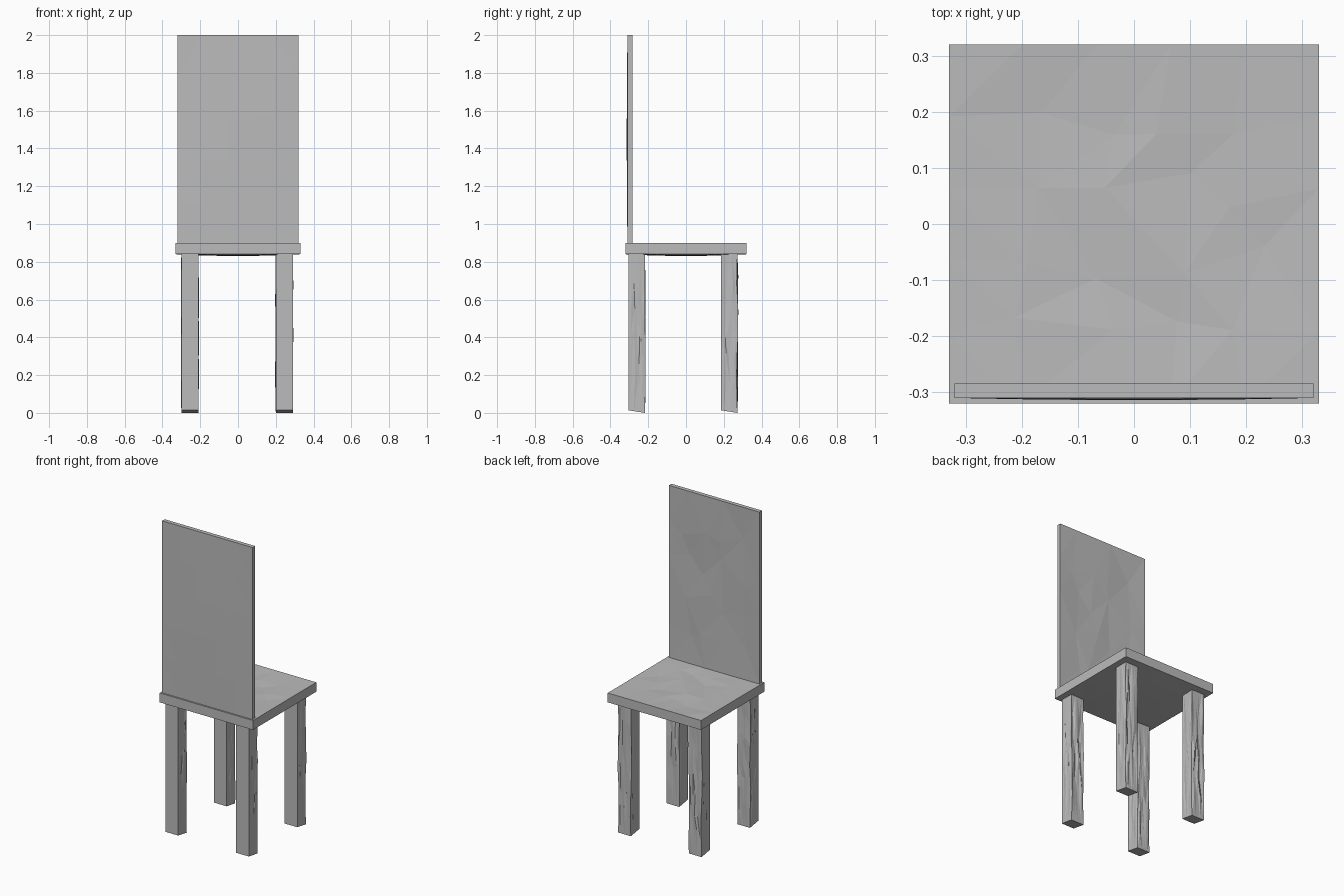
import bpy, bmesh, random
from mathutils import Vector

if "Cube" in bpy.data.objects:
    bpy.data.objects.remove(bpy.data.objects["Cube"])

random.seed(4)
grey = bpy.data.materials.new("plain grey")
grey.diffuse_color = (0.5, 0.5, 0.5, 1)
grey.use_nodes = True
grey.node_tree.nodes["Principled BSDF"].inputs["Base Color"].default_value = grey.diffuse_color


def slab(name, lo, hi, cuts, shape):
    """Box between two corners, subdivided, shaped by shape(co, uvw), left faceted."""
    lo, hi = Vector(lo), Vector(hi)
    bm = bmesh.new()
    bmesh.ops.create_cube(bm, size=1)
    bmesh.ops.subdivide_edges(bm, edges=bm.edges[:], cuts=cuts, use_grid_fill=True)
    for v in bm.verts:
        uvw = v.co + Vector((0.5, 0.5, 0.5))
        v.co = Vector([lo[i] + (hi[i] - lo[i]) * uvw[i] for i in range(3)])
        shape(v.co, uvw)
    bmesh.ops.triangulate(bm, faces=bm.faces[:])
    # merge the triangles that stayed flat
    bmesh.ops.dissolve_limit(bm, angle_limit=0.002, verts=bm.verts[:], edges=bm.edges[:])
    bmesh.ops.recalc_face_normals(bm, faces=bm.faces[:])
    me = bpy.data.meshes.new(name)
    bm.to_mesh(me)
    bm.free()
    me.materials.append(grey)
    ob = bpy.data.objects.new(name, me)
    bpy.context.collection.objects.link(ob)


def inside(t):
    return 0.01 < t < 0.99


def rand(a):
    return random.uniform(-a, a)


# seat: hewn top, slightly sagging underside, straight rim
def seat_shape(co, t):
    if inside(t.x) and inside(t.y):
        if t.z > 0.99:
            co += Vector((rand(0.04), rand(0.04), -random.uniform(0, 0.008)))
        elif t.z < 0.01:
            co.z -= 0.01 * 16 * t.x * (1 - t.x) * t.y * (1 - t.y)


# backrest: hewn on the sitter's side, slightly bowed front
def back_shape(co, t):
    if inside(t.x) and inside(t.z):
        if t.y > 0.99:
            co += Vector((rand(0.04), -random.uniform(0, 0.007), rand(0.07)))
        elif t.y < 0.01:
            co.y -= 0.004 * 16 * t.x * (1 - t.x) * t.z * (1 - t.z)


# legs: hewn on the rear side, sloped feet
def leg_shape(co, t):
    if inside(t.z) and t.y > 0.99:
        co += Vector((rand(0.003), rand(0.005), rand(0.04)))
    elif inside(t.z) and inside(t.y) and not inside(t.x):
        co += Vector((rand(0.003), rand(0.006), rand(0.03)))
    if t.z < 0.01:
        co.z = 0.014 * (1 - t.y)


slab("seat", (-0.33, -0.32, 0.84), (0.33, 0.32, 0.90), 4, seat_shape)
slab("backrest", (-0.32, -0.31, 0.895), (0.32, -0.284, 2.0), 4, back_shape)
for side, x in (("left", -0.30), ("right", 0.20)):
    for end, y in (("front", -0.305), ("rear", 0.185)):
        slab(f"{end}_{side}_leg", (x, y, 0), (x + 0.09, y + 0.087, 0.842), 5, leg_shape)
